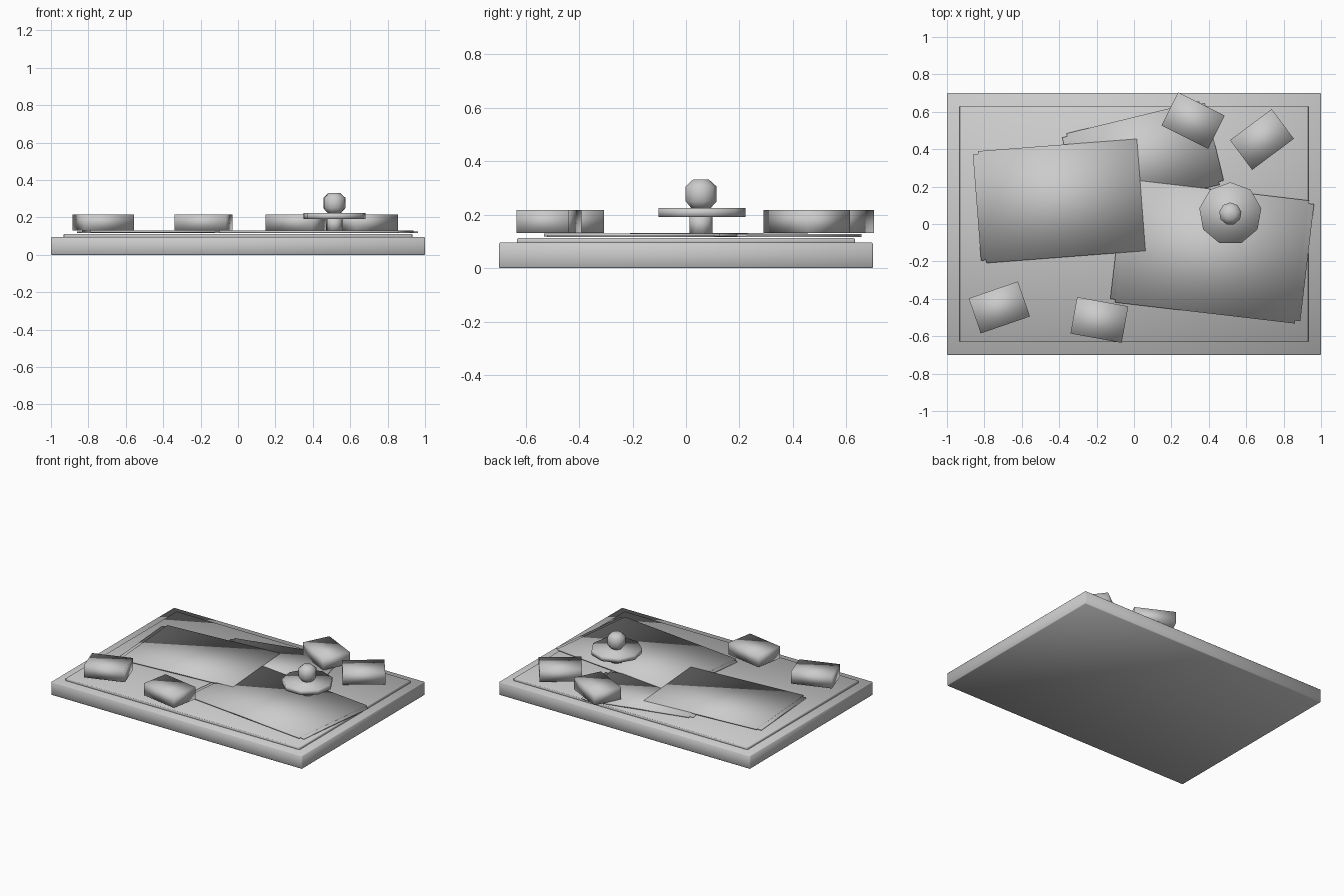
import bpy, math

if "Cube" in bpy.data.objects:
    bpy.data.objects.remove(bpy.data.objects["Cube"])


def box(name, x, y, z0, z1, w, d, angle=0.0, bevel=0.0):
    bpy.ops.mesh.primitive_cube_add(size=1, location=(x, y, (z0 + z1) / 2),
                                    rotation=(0, 0, math.radians(angle)))
    o = bpy.context.object
    o.name = name
    o.scale = (w, d, z1 - z0)
    bpy.ops.object.transform_apply(location=False, rotation=False, scale=True)
    if bevel:
        m = o.modifiers.new("bevel", 'BEVEL')
        m.width = bevel
        m.segments = 1
    o.data.shade_smooth()
    return o


def lathe(name, x, y, profile, sides=9):
    # closed turned shape, first corner pointing to +y
    verts, faces = [], []
    for r, z in profile:
        for i in range(sides):
            a = math.pi / 2 + 2 * math.pi * i / sides
            verts.append((r * math.cos(a), r * math.sin(a), z))
    for k in range(len(profile) - 1):
        for i in range(sides):
            j = (i + 1) % sides
            faces.append((k * sides + i, k * sides + j,
                          (k + 1) * sides + j, (k + 1) * sides + i))
    faces.append(tuple(reversed(range(sides))))
    top = (len(profile) - 1) * sides
    faces.append(tuple(range(top, top + sides)))
    me = bpy.data.meshes.new(name)
    me.from_pydata(verts, [], faces)
    me.shade_smooth()
    o = bpy.data.objects.new(name, me)
    o.location = (x, y, 0)
    bpy.context.collection.objects.link(o)
    return o


# table top and inset mat
box("table_top", 0, 0, 0, 0.095, 2.0, 1.4, bevel=0.004)
box("table_mat", 0, 0, 0.09, 0.112, 1.864, 1.264, bevel=0.003)

# overlapping maps: a sheet plus a wider, shorter backing
maps = [("back_map", 0.048, 0.347, 0.73, 0.46, 13.7, 0.127),
        ("right_map", 0.418, -0.147, 0.968, 0.662, -6.7, 0.129),
        ("left_map", -0.387, 0.123, 0.853, 0.60, 4.4, 0.131)]
for name, x, y, w, d, ang, top in maps:
    box(name + "_sheet", x, y, top - 0.011, top, w, d, ang)
    box(name + "_backing", x, y, 0.116, top - 0.005, w + 0.055, d - 0.032, ang)

# loose blocks around the edge
blocks = [(-0.72, -0.446, 19), (-0.185, -0.513, -10.3),
          (0.316, 0.553, -26.5), (0.684, 0.452, 36.7)]
for i, (x, y, ang) in enumerate(blocks):
    box(f"block_{i + 1}", x, y, 0.131, 0.217, 0.278, 0.198, ang)

# small stand: stem, plate and knob
cx, cy = 0.515, 0.055
lathe("stand_stem", cx, cy, [(0.044, 0.128), (0.044, 0.20)])
lathe("stand_plate", cx, cy, [(0.168, 0.191), (0.168, 0.224)])
lathe("stand_knob", cx, cy, [(0.033, 0.22), (0.06, 0.25), (0.06, 0.305), (0.03, 0.332)])
